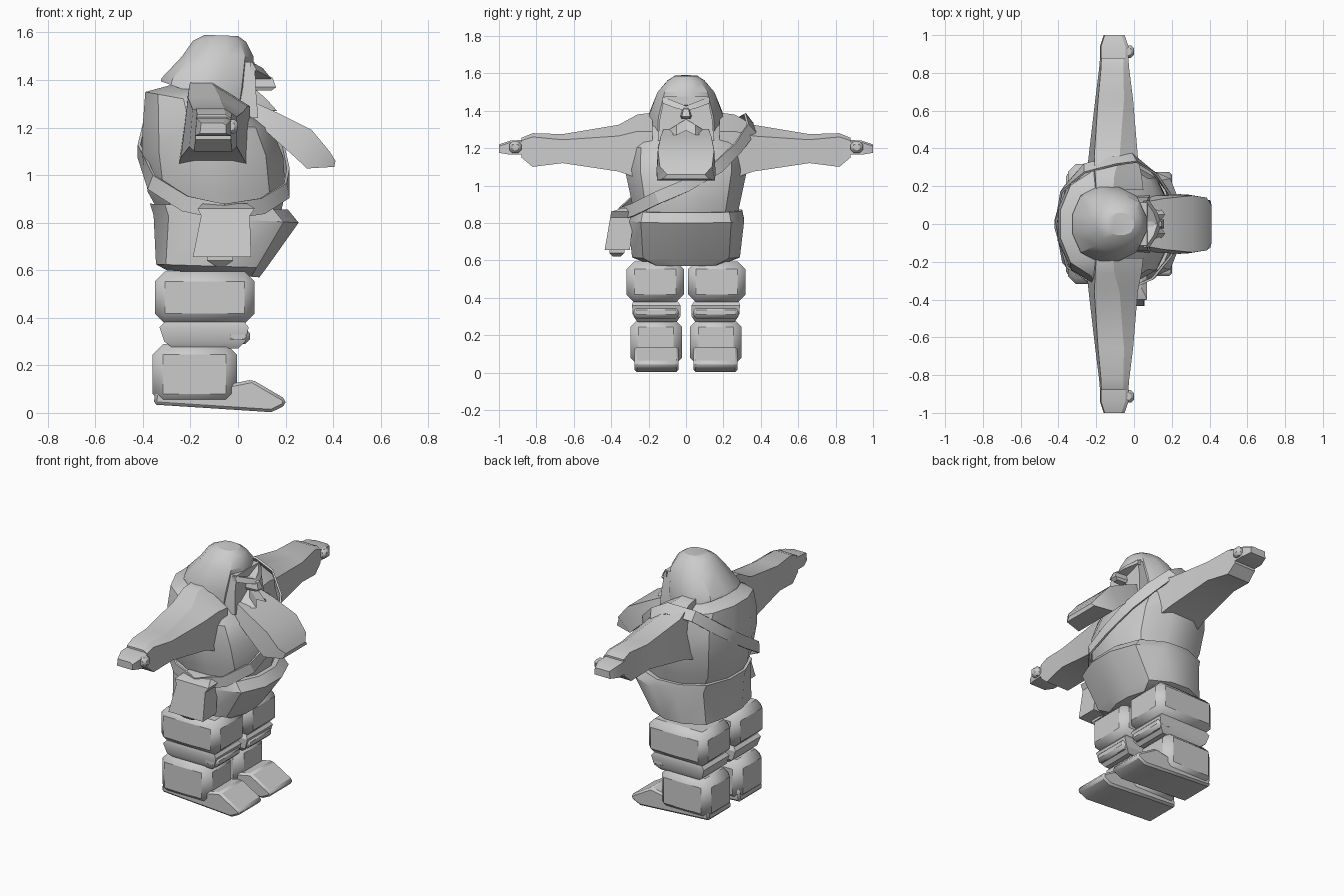
import bpy, bmesh, math
from mathutils import Vector

if "Cube" in bpy.data.objects:
    bpy.data.objects.remove(bpy.data.objects["Cube"])

grey = bpy.data.materials.new("stone grey")
grey.use_nodes = True
GREY = (0.6, 0.6, 0.6, 1)
grey.diffuse_color = GREY
grey.node_tree.nodes["Principled BSDF"].inputs["Base Color"].default_value = GREY


def finish(name, bm, bevel=0, smooth=30):
    bmesh.ops.recalc_face_normals(bm, faces=bm.faces)
    mesh = bpy.data.meshes.new(name)
    bm.to_mesh(mesh)
    bm.free()
    mesh.materials.append(grey)
    ob = bpy.data.objects.new(name, mesh)
    bpy.context.collection.objects.link(ob)
    if bevel:
        mod = ob.modifiers.new("chamfer", "BEVEL")
        mod.width, mod.segments = bevel, 1
    bpy.ops.object.select_all(action="DESELECT")
    ob.select_set(True)
    bpy.context.view_layer.objects.active = ob
    bpy.ops.object.shade_smooth_by_angle(angle=math.radians(smooth))
    return ob


def loft(name, rings, closed=False, **kw):
    """Bridge rings of equal point count; cap the ends unless closed."""
    bm = bmesh.new()
    rows = [[bm.verts.new(p) for p in r] for r in rings]
    n = len(rows[0])
    pairs = list(zip(rows, rows[1:])) + ([(rows[-1], rows[0])] if closed else [])
    for a, b in pairs:
        for i in range(n):
            j = (i + 1) % n
            bm.faces.new((a[i], a[j], b[j], b[i]))
    if not closed:
        bm.faces.new(rows[0])
        bm.faces.new(rows[-1])
    return finish(name, bm, **kw)


def oval(z_back, z_front, x0, x1, wy, power=2.0, n=12):
    """Rounded outline from x0 to x1, tilted from z_back to z_front."""
    pts = []
    for i in range(n):
        t = math.tau * (i + 0.5) / n
        c, s = math.cos(t), math.sin(t)
        r = (abs(c) ** power + abs(s) ** power) ** (-1 / power)
        u = c * r / math.cos(math.pi / n)
        v = s * r
        u = max(-1, min(1, u))
        pts.append(((x0 + x1) / 2 + u * (x1 - x0) / 2, v * wy,
                    z_back + (z_front - z_back) * (u + 1) / 2))
    return pts


def prism(name, profile, y0, y1, **kw):
    """Side profile of (x, z) points pushed from y0 to y1."""
    return loft(name, [[(x, y, z) for x, z in profile] for y in (y0, y1)], **kw)


def block(name, x0, x1, y0, y1, z0, z1, **kw):
    return prism(name, [(x0, z0), (x1, z0), (x1, z1), (x0, z1)], y0, y1, **kw)


# Torso and the wider tunic skirt below it
loft("torso", [oval(.84, .84, -.33, .18, .28, 2.3), oval(.93, .93, -.38, .2, .3, 2.3),
               oval(1.1, 1.08, -.405, .19, .335, 2.2), oval(1.22, 1.2, -.4, .14, .33, 2.2),
               oval(1.35, 1.27, -.39, .05, .28, 2.2), oval(1.385, 1.33, -.26, .0, .2, 2)])
loft("tunic_skirt", [oval(.6, .57, -.3, .09, .2, 3), oval(.625, .61, -.345, .12, .29, 3),
                     oval(.83, .8, -.355, .255, .315, 2.6),
                     oval(.88, .855, -.37, .21, .305, 2.5)])

# Arms, hands, legs and boots on both sides
for s, side in ((1, "left"), (-1, "right")):
    def section(y, x0, x1, z0, z1, c):
        return [(x, s * y, z) for x, z in
                ((x0, z0), (x1, z0), (x1, z1 - c), (x1 - c * 1.6, z1), (x0 + c * .5, z1))]
    loft(side + "_arm", [section(.18, -.25, .05, 1.02, 1.39, .1),
                         section(.26, -.25, .04, 1.04, 1.38, .09),
                         section(.36, -.24, .02, 1.075, 1.325, .06),
                         section(.66, -.205, -.005, 1.12, 1.275, .03),
                         section(.82, -.185, -.025, 1.1, 1.28, .02),
                         section(.88, -.18, -.03, 1.15, 1.255, .015)])
    loft(side + "_hand", [section(.86, -.18, -.03, 1.165, 1.245, .01),
                          section(.94, -.18, -.03, 1.165, 1.24, .01),
                          section(1.0, -.16, -.05, 1.175, 1.22, .01)])
    block(side + "_thumb", -.06, .0, s * .88, s * .945, 1.175, 1.235, bevel=.015)
    block(side + "_thigh", -.35, .07, s * .012, s * .318, .375, .595, bevel=.042)
    loft(side + "_knee", [[(x, s * y, z) for x, y in ((a, c), (b, c), (b, d), (a, d))]
                          for a, b, c, d, z in ((-.27, 0, .05, .26, .27),
                                                (-.31, .03, .03, .28, .3),
                                                (-.33, .045, .03, .29, .36),
                                                (-.3, .02, .05, .28, .39))])
    block(side + "_knee_pad", -.05, .05, s * .035, s * .285, .29, .355, bevel=.02)
    block(side + "_boot_shaft", -.36, -.005, s * .022, s * .298, .035, .29, bevel=.045)
    prism(side + "_boot_foot", [(-.355, .035), (.14, .003), (.2, .032), (.2, .058),
                                (.06, .14), (-.04, .12), (-.34, .15)],
          s * .04, s * .275, bevel=.012)

# Hood of hair, lower at the front than at the back
loft("hair", [oval(1.395, 1.26, -.325, .045, .205, 2.3), oval(1.41, 1.36, -.32, .06, .2, 2.3),
              oval(1.5, 1.5, -.235, .065, .155, 2.3), oval(1.565, 1.56, -.19, .035, .1, 2.3),
              oval(1.59, 1.585, -.14, 0, .06, 2.3)])

# Face with brow, nose, moustache
loft("face", [[(x, y * w, z) for x, y in ((-.1, -1), (.075 + f, -1), (.075 + f, 1), (-.1, 1))]
              for w, z, f in ((.15, 1.24, .01), (.14, 1.36, 0), (.115, 1.475, -.005))])
loft("nose", [[(x, y * w, z) for x, y in ((.05, -1), (f, -.7), (f, .7), (.05, 1))]
              for w, z, f in ((.025, 1.355, .14), (.032, 1.37, .16),
                              (.02, 1.41, .145), (.02, 1.43, .1))])
for s, side in ((1, "left"), (-1, "right")):
    loft(side + "_brow", [[(.05, s * y, z), (f, s * y, z), (f - .02, s * y, z + h),
                           (.05, s * y, z + h)]
                          for y, z, h, f in ((0, 1.4, .025, .145), (.06, 1.415, .035, .125),
                                             (.125, 1.44, .035, .08))])
    loft(side + "_moustache", [[(.05, s * y, z), (f, s * y, z), (f - .05, s * y, z + h),
                                (.05, s * y, z + h)]
                               for y, z, h, f in ((0, 1.295, .06, .13), (.05, 1.27, .055, .165),
                                                  (.105, 1.275, .015, .12))])

# Beard jutting forward and down
loft("beard", [[(a, -w, b), (a, w, b), (c, w * t, d), (c, -w * t, d)]
               for a, b, c, d, w, t in ((.02, 1.24, .06, 1.31, .13, .9),
                                        (.1, 1.2, .16, 1.265, .15, .9),
                                        (.24, 1.075, .31, 1.19, .158, .95),
                                        (.29, 1.028, .385, 1.1, .155, .9),
                                        (.405, 1.035, .41, 1.06, .125, .8))])

# Shoulder strap looping around the body from the left shoulder to the pouch
path = [(-.1, .33, 1.355), (.0, .345, 1.3), (.1, .27, 1.2), (.175, .17, 1.1), (.205, 0, 1.0),
        (.2, -.15, .935), (.1, -.28, .87), (-.06, -.35, .845), (-.22, -.31, .88),
        (-.36, -.21, .97), (-.41, 0, 1.1), (-.37, .18, 1.23), (-.26, .29, 1.33)]
bands = []
for i, p in enumerate(path):
    p = Vector(p)
    along = (Vector(path[(i + 1) % len(path)]) - Vector(path[i - 1])).normalized()
    out = Vector((p.x + .1, p.y, 0 if p.z < 1.29 else .25)).normalized()
    wide = along.cross(out).normalized() * .034
    bands.append([p + wide, p + wide + out * .012, p - wide + out * .012, p - wide])
loft("shoulder_strap", bands, closed=True)

# Pouch on the right hip, with a knob underneath
def patch(x0, x1, y0, y1, z):
    return [(x0, y0, z), (x1, y0, z), (x1, y1, z), (x0, y1, z)]

loft("pouch", [patch(-.19, .055, -.435, -.3, .655), patch(-.155, .05, -.405, -.28, .83),
               patch(-.17, .07, -.4, -.27, .86), patch(-.15, .04, -.34, -.27, .88)])
loft("pouch_knob", [patch(-.1, -.05, -.39, -.35, .62), patch(-.13, -.02, -.41, -.33, .64),
                    patch(-.13, -.02, -.41, -.33, .66)])
